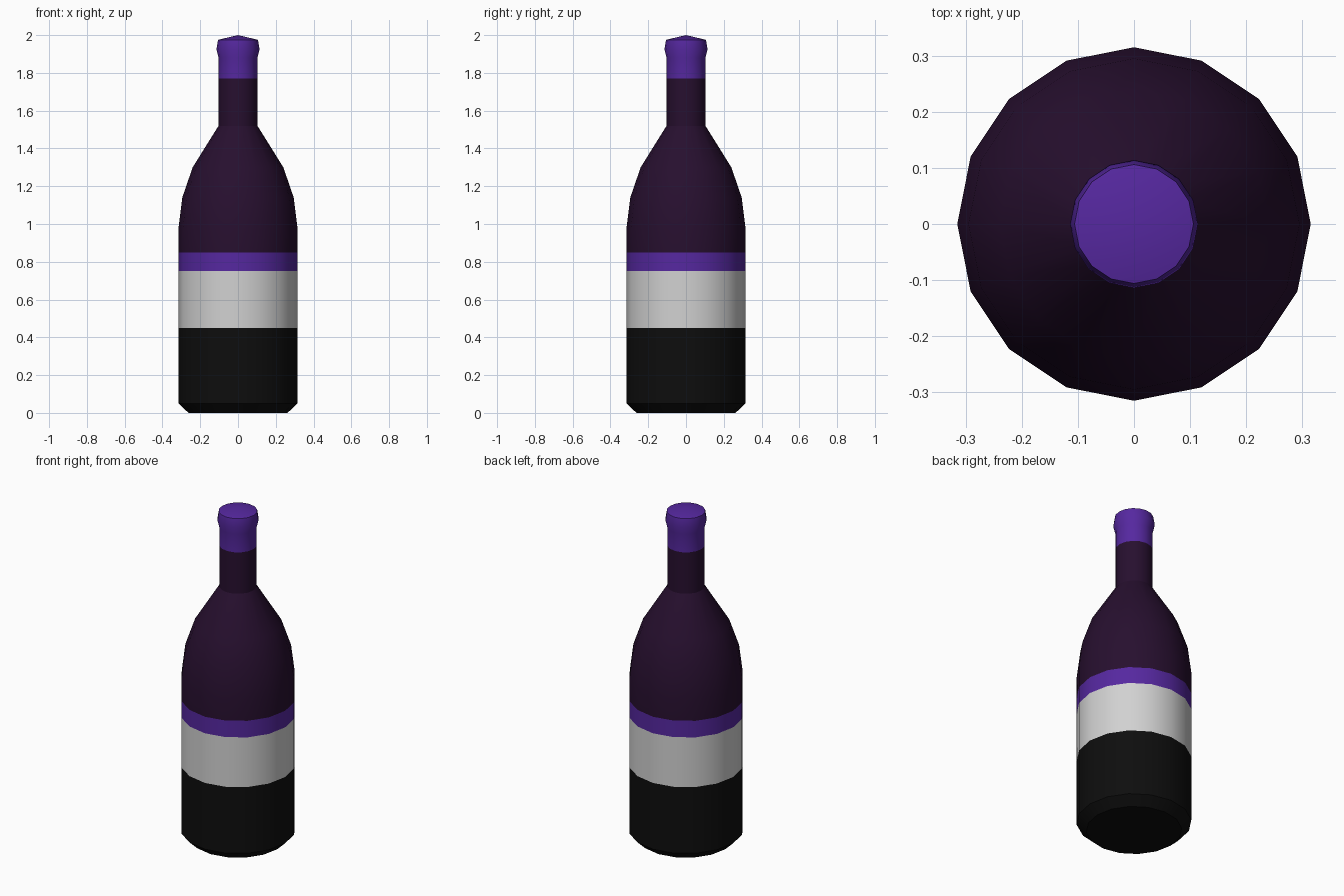
import bpy, bmesh, math

if "Cube" in bpy.data.objects:
    bpy.data.objects.remove(bpy.data.objects["Cube"])

SIDES = 16


def material(name, rgb):
    m = bpy.data.materials.new(name)
    m.diffuse_color = (*rgb, 1.0)
    m.use_nodes = True
    m.node_tree.nodes["Principled BSDF"].inputs["Base Color"].default_value = m.diffuse_color
    return m


glass = material("dark purple glass", (0.020, 0.0048, 0.028))
purple = material("purple foil", (0.092, 0.021, 0.350))
paper = material("pale grey label", (0.64, 0.64, 0.64))
black = material("black label", (0.0042, 0.0042, 0.0042))


def lathe(name, profile, mats, pick, base=False, tip=None):
    """Revolve (radius, z) points about z; pick(z) chooses each face's material."""
    bm = bmesh.new()
    rings = []
    for r, z in profile:
        rings.append([bm.verts.new((r * math.cos(2 * math.pi * i / SIDES),
                                    r * math.sin(2 * math.pi * i / SIDES), z))
                      for i in range(SIDES)])
    for lo, hi in zip(rings, rings[1:]):
        for i in range(SIDES):
            j = (i + 1) % SIDES
            bm.faces.new((lo[i], lo[j], hi[j], hi[i]))
    if base:
        bm.faces.new(rings[0][::-1])
    if tip is not None:
        top = bm.verts.new((0, 0, tip))
        for i in range(SIDES):
            bm.faces.new((rings[-1][i], rings[-1][(i + 1) % SIDES], top))
    for f in bm.faces:
        f.material_index = pick(f.calc_center_median().z)
    mesh = bpy.data.meshes.new(name)
    bm.to_mesh(mesh)
    bm.free()
    for m in mats:
        mesh.materials.append(m)
    ob = bpy.data.objects.new(name, mesh)
    bpy.context.collection.objects.link(ob)
    bpy.ops.object.select_all(action='DESELECT')
    ob.select_set(True)
    bpy.context.view_layer.objects.active = ob
    bpy.ops.object.shade_smooth_by_angle(angle=math.radians(30))
    return ob


# Bottle body with its label bands, shoulder and neck
def band(z):
    return 0 if z < 0.45 else 1 if z < 0.75 else 2 if z < 0.85 else 3


lathe("bottle_body",
      [(0.262, 0), (0.315, 0.05), (0.315, 0.45), (0.315, 0.75), (0.315, 0.85),
       (0.315, 0.98), (0.295, 1.14), (0.24, 1.30), (0.103, 1.52), (0.103, 1.77)],
      [black, paper, purple, glass], band, base=True)

# Foil capsule over the mouth, with a swollen lip and shallow domed top
lathe("foil_capsule",
      [(0.103, 1.77), (0.103, 1.88), (0.114, 1.925), (0.106, 1.975)],
      [purple], lambda z: 0, tip=2.0)
